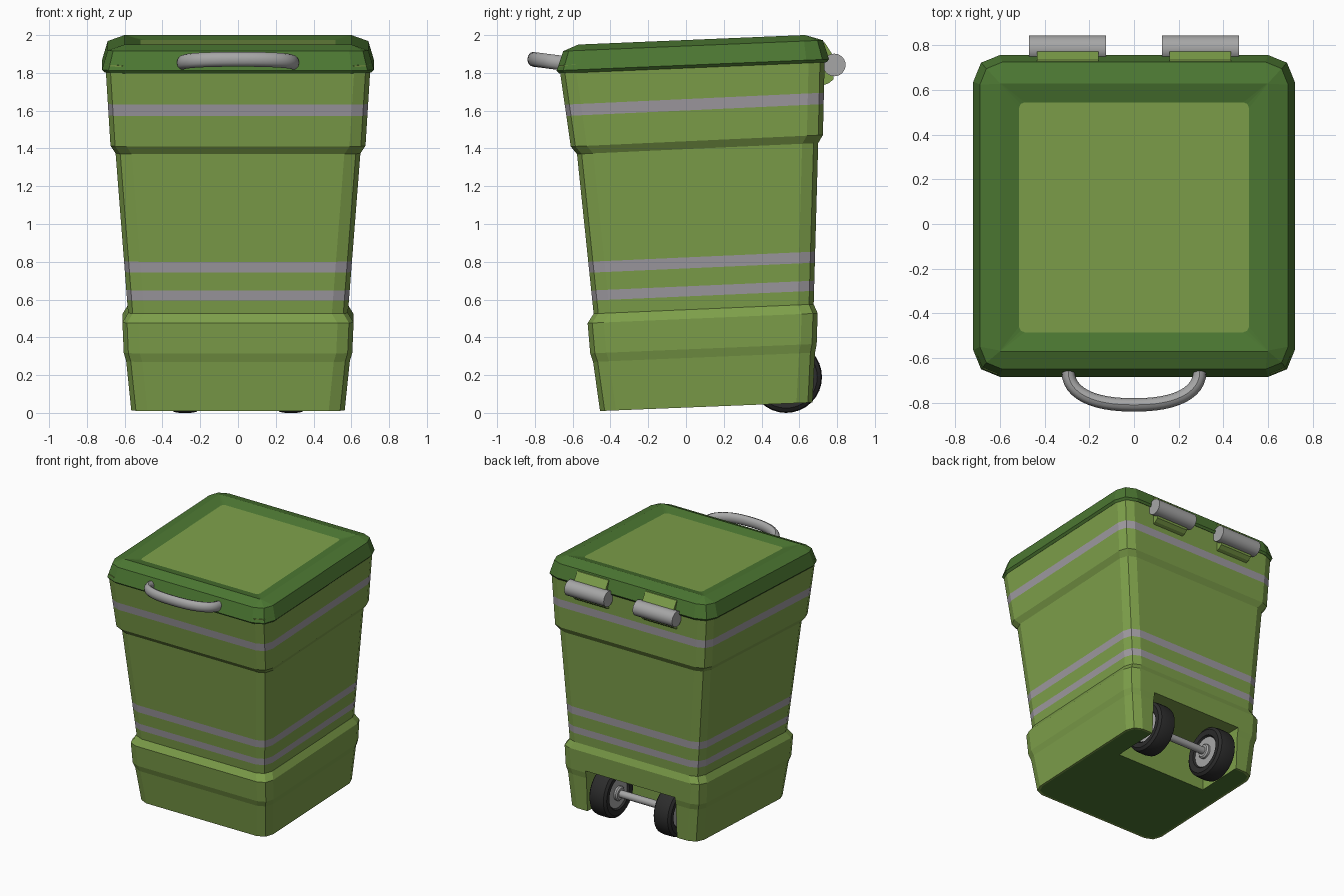
import bpy, bmesh, math
from mathutils import Vector

if "Cube" in bpy.data.objects:
    bpy.data.objects.remove(bpy.data.objects["Cube"])


def material(name, col):
    m = bpy.data.materials.new(name)
    m.diffuse_color = (*col, 1)
    m.use_nodes = True
    m.node_tree.nodes["Principled BSDF"].inputs["Base Color"].default_value = m.diffuse_color
    return m


LIGHT = material("light green", (0.205, 0.345, 0.068))
DARK = material("dark green", (0.072, 0.185, 0.032))
STRIPE = material("stripe grey", (0.34, 0.32, 0.35))
METAL = material("metal grey", (0.38, 0.38, 0.38))
RUBBER = material("black rubber", (0.025, 0.025, 0.025))


def make(name, bm, *mats):
    bmesh.ops.recalc_face_normals(bm, faces=bm.faces[:])
    me = bpy.data.meshes.new(name)
    bm.to_mesh(me)
    bm.free()
    for m in mats:
        me.materials.append(m)
    ob = bpy.data.objects.new(name, me)
    bpy.context.collection.objects.link(ob)
    return ob


def smooth(ob, angle=35):
    bpy.ops.object.select_all(action='DESELECT')
    ob.select_set(True)
    bpy.context.view_layer.objects.active = ob
    bpy.ops.object.shade_smooth_by_angle(angle=math.radians(angle))


def bridge(bm, a, b, mat=0):
    n = len(a)
    for i in range(n):
        f = bm.faces.new((a[i], a[(i + 1) % n], b[(i + 1) % n], b[i]))
        f.material_index = mat


def ring(bm, z, xh, yf, yb, r, slope):
    """Rounded rectangle, two segments per corner, rising towards the back."""
    pts = []
    k = 0.29 * r
    for sx, y, sy in ((1, yf, 1), (1, yb, -1), (-1, yb, -1), (-1, yf, 1)):
        c = [(sx * (xh - r), y), (sx * (xh - k), y + sy * k), (sx * xh, y + sy * r)]
        pts += c if sx * sy > 0 else c[::-1]
    return [bm.verts.new((x, y, z + slope * (y - yf))) for x, y in pts]


# ---- body: lofted profile (front z, half width, front y, back y) ----
PROFILE = [(0.01, .565, -.455, .67), (0.27, .592, -.492, .683), (0.315, .605, -.507, .692),
           (0.475, .612, -.521, .697), (0.525, .582, -.489, .676), (1.37, .648, -.577, .70),
           (1.41, .675, -.61, .725), (1.84, .702, -.672, .735)]
STRIPES = [(0.595, 0.648), (0.742, 0.80), (1.572, 1.632)]


def sample(z):
    for a, b in zip(PROFILE, PROFILE[1:]):
        if a[0] <= z <= b[0]:
            t = (z - a[0]) / (b[0] - a[0])
            return [p + (q - p) * t for p, q in zip(a, b)]


bm = bmesh.new()
heights = sorted([p[0] for p in PROFILE] + [z for s in STRIPES for z in s])
rings = [ring(bm, *sample(z), 0.085, 0.040 + 0.006 * min(1, z)) for z in heights]
for z0, z1, a, b in zip(heights, heights[1:], rings, rings[1:]):
    bridge(bm, a, b, 1 if (z0, z1) in STRIPES else 0)
bm.faces.new(rings[-1])
base = ring(bm, 0.011, .55, -.44, .655, 0.08, 0.040)
bridge(bm, rings[0], base)
bm.faces.new(base).material_index = 2
body = make("bin_body", bm, LIGHT, STRIPE, DARK)

# ---- wheel bay cut into the lower back ----
bm = bmesh.new()
bmesh.ops.create_cube(bm, size=1)
for v in bm.verts:
    v.co = Vector((v.co.x * 0.78, 0.65 + v.co.y * 0.70, 0.14 + v.co.z * 0.48))
cutter = make("wheel_bay_cutter", bm, LIGHT)
cutter.hide_render = True
mod = body.modifiers.new("wheel_bay", 'BOOLEAN')
mod.object = cutter
mod.operation = 'DIFFERENCE'
mod.solver = 'EXACT'
bpy.context.view_layer.objects.active = body
bpy.ops.object.modifier_apply(modifier=mod.name)
bpy.data.objects.remove(cutter)

# ---- lid with recessed light panel ----
LID = [(1.82, .68, -.645, .715, .10), (1.797, .705, -.672, .745, .11), (1.812, .72, -.685, .757, .12),
       (1.915, .69, -.65, .725, .10), (1.95, .60, -.57, .63, .003), (1.932, .515, -.485, .545, .025)]
bm = bmesh.new()
rings = [ring(bm, *row, 0.042) for row in LID]
for a, b in zip(rings, rings[1:]):
    bridge(bm, a, b)
bm.faces.new(rings[0])
bm.faces.new(rings[-1]).material_index = 1
make("lid", bm, DARK, LIGHT)

# ---- front handle: elliptical tube swept along an arc ----
bm = bmesh.new()
N, M = 24, 12
rings = []
for i in range(N + 1):
    t = math.pi * i / N
    c, s = math.cos(t), math.sin(t)
    cx = 0.295 * math.copysign(abs(c) ** 0.85, c)
    depth = s ** 0.85 if s > 1e-6 else 0
    centre = Vector((cx, -0.655 - 0.155 * depth, 1.852 + 0.02 * depth))
    out = Vector((c / 0.295, -s / 0.155, 0)).normalized()
    rings.append([bm.verts.new(centre + out * 0.03 * math.cos(2 * math.pi * j / M)
                               + Vector((0, 0, 0.039 * math.sin(2 * math.pi * j / M)))) for j in range(M)])
for a, b in zip(rings, rings[1:]):
    bridge(bm, a, b)
bm.faces.new(rings[0])
bm.faces.new(rings[-1])
smooth(make("front_handle", bm, METAL))


def lathe(name, profile, centre, mat, seg=32):
    """Turn (x offset, radius) points about an axis parallel to x."""
    bm = bmesh.new()
    rs = [[bm.verts.new((centre[0] + x, centre[1] + r * math.cos(2 * math.pi * i / seg),
                         centre[2] + r * math.sin(2 * math.pi * i / seg))) for i in range(seg)]
          for x, r in profile]
    for a, b in zip(rs, rs[1:]):
        bridge(bm, a, b)
    bm.faces.new(rs[0])
    bm.faces.new(rs[-1])
    ob = make(name, bm, mat)
    smooth(ob)
    return ob


def mirrored(half):
    return half + [(-x, r) for x, r in half[::-1]]


BRACKET = [(.71, 1.965), (.735, 1.96), (.78, 1.89), (.78, 1.765), (.755, 1.745), (.715, 1.73)]
WY, WZ = 0.53, 0.19
for side, s in (("right", 1), ("left", -1)):
    # hinge barrel and bracket
    lathe(side + "_hinge_barrel", [(-.172, .06), (.172, .06)], (s * .298, .785, 1.842), METAL, 24)
    bm = bmesh.new()
    ends = [[bm.verts.new((s * .297 + dx, y, z)) for y, z in BRACKET] for dx in (-.137, .137)]
    bridge(bm, *ends)
    for e in ends:
        bm.faces.new(e)
    make(side + "_hinge_bracket", bm, LIGHT)
    # tyre, rim and hub
    wc = (s * .28, WY, WZ)
    lathe(side + "_tyre", mirrored([(-.05, .115), (-.07, .125), (-.075, .165), (-.06, .185), (-.03, .19)]),
          wc, RUBBER)
    lathe(side + "_rim", mirrored([(-.06, .06), (-.058, .115)]), wc, METAL)
    lathe(side + "_hub", mirrored([(-.085, .045), (-.075, .055), (-.05, .055)]), wc, METAL, 24)

# ---- axle across the bay ----
lathe("axle", [(-.39, .028), (.39, .028)], (0, WY, WZ), METAL, 16)
